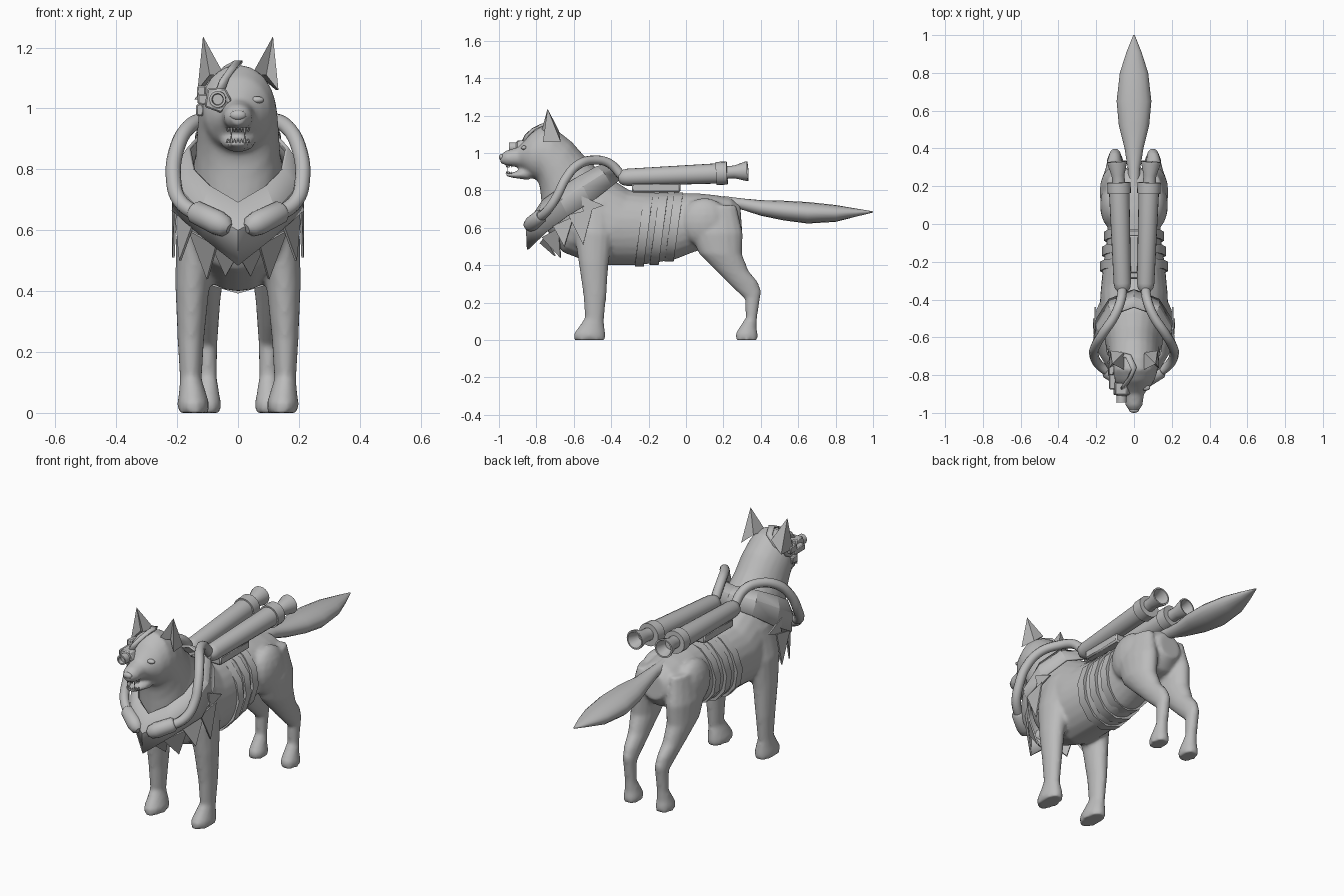
import bpy, bmesh, math
from mathutils import Vector

if "Cube" in bpy.data.objects:
    bpy.data.objects.remove(bpy.data.objects["Cube"])

GREY = bpy.data.materials.new("plain grey")
GREY.diffuse_color = (0.5, 0.5, 0.5, 1)
GREY.use_nodes = True
GREY.node_tree.nodes["Principled BSDF"].inputs["Base Color"].default_value = GREY.diffuse_color


def finish(name, bm, angle=40, bevel=0, thick=0):
    bmesh.ops.recalc_face_normals(bm, faces=bm.faces)
    me = bpy.data.meshes.new(name)
    bm.to_mesh(me)
    bm.free()
    ob = bpy.data.objects.new(name, me)
    bpy.context.collection.objects.link(ob)
    me.materials.append(GREY)
    if thick:
        m = ob.modifiers.new("thickness", "SOLIDIFY")
        m.thickness, m.offset = thick, 0
    if bevel:
        m = ob.modifiers.new("bevel", "BEVEL")
        m.width, m.segments = bevel, 1
    bpy.ops.object.select_all(action="DESELECT")
    ob.select_set(True)
    bpy.context.view_layer.objects.active = ob
    if angle:
        bpy.ops.object.shade_smooth_by_angle(angle=math.radians(angle))
    return ob


def skin(bm, rings, caps=True):
    """Bridge rings of points, optionally closing both ends."""
    vs = [[bm.verts.new(p) for p in r] for r in rings]
    n = len(vs[0])
    for a, b in zip(vs, vs[1:]):
        for i in range(n):
            bm.faces.new((a[i], a[(i + 1) % n], b[(i + 1) % n], b[i]))
    if caps:
        bm.faces.new(vs[0])
        bm.faces.new(vs[-1])


def loft(bm, sections, side=1, n=16):
    """Ellipses spanning (y1,z1)-(y2,z2) with half width w, at x = cx."""
    rings = []
    for y1, z1, y2, z2, w, *cx in sections:
        c = cx[0] if cx else 0
        ring = []
        for i in range(n):
            a = math.tau * i / n
            k = (1 + math.cos(a)) / 2
            ring.append((side * (c + w * math.sin(a)), y2 + (y1 - y2) * k, z2 + (z1 - z2) * k))
        rings.append(ring)
    skin(bm, rings)


def lathe(bm, start, end, profile, n=16):
    """Rings of (distance fraction, radius) along an axis."""
    s, e = Vector(start), Vector(end)
    d = (e - s).normalized()
    u = d.cross(Vector((0, 0, 1)) if abs(d.z) < .9 else Vector((0, 1, 0))).normalized()
    v = d.cross(u)
    skin(bm, [[s.lerp(e, t) + r * (u * math.cos(math.tau * i / n) + v * math.sin(math.tau * i / n))
               for i in range(n)] for t, r in profile])


def ball(bm, c, s):
    r = bmesh.ops.create_uvsphere(bm, u_segments=16, v_segments=10, radius=1)
    for v in r["verts"]:
        v.co = Vector(c) + Vector((v.co.x * s[0], v.co.y * s[1], v.co.z * s[2]))


def box(bm, c, s):
    for v in bmesh.ops.create_cube(bm, size=1)["verts"]:
        v.co = Vector(c) + Vector((v.co.x * s[0], v.co.y * s[1], v.co.z * s[2]))


# Body: head, neck, torso, legs and jaw fused into one smooth skin
bm = bmesh.new()
loft(bm, [(-.997, .985, -.99, .945, .022), (-.965, 1.012, -.955, .93, .045), (-.90, 1.03, -.89, .925, .055),
          (-.865, 1.065, -.86, .90, .085), (-.83, 1.105, -.83, .87, .108), (-.77, 1.145, -.79, .85, .124),
          (-.70, 1.13, -.78, .81, .13), (-.61, 1.06, -.775, .76, .135), (-.54, .98, -.77, .68, .14),
          (-.46, .90, -.74, .58, .16), (-.38, .85, -.66, .47, .175), (-.30, .80, -.48, .40, .18),
          (-.20, .79, -.25, .40, .165), (-.06, .785, -.06, .43, .14), (.06, .785, .04, .47, .14),
          (.16, .775, .14, .50, .14), (.24, .76, .24, .52, .12), (.29, .72, .30, .58, .07)], n=24)
loft(bm, [(-.968, .893, -.96, .875, .024), (-.92, .898, -.92, .866, .038), (-.84, .93, -.84, .855, .06)])
for s in (1, -1):
    loft(bm, [(-.60, .74, -.38, .74, .05, .115), (-.60, .58, -.39, .56, .07, .135),
              (-.575, .42, -.415, .40, .056, .15), (-.55, .25, -.425, .24, .044, .155),
              (-.54, .12, -.44, .10, .036, .155), (-.57, .075, -.435, .065, .044, .15),
              (-.60, .035, -.43, .03, .052, .147), (-.60, 0, -.43, 0, .05, .147)], s)
    loft(bm, [(.03, .72, .27, .72, .05, .10), (.02, .57, .305, .57, .072, .11), (.07, .46, .30, .46, .066, .113),
              (.17, .36, .335, .37, .05, .108), (.25, .28, .385, .31, .04, .103), (.315, .22, .402, .26, .033, .1),
              (.32, .12, .38, .12, .031, .1), (.29, .075, .378, .06, .038, .1),
              (.265, .035, .385, .03, .045, .1), (.265, 0, .385, 0, .044, .1)], s)
    ball(bm, (s * .11, .10, .63), (.07, .13, .13))
body = finish("body", bm, 0)
m = body.modifiers.new("fuse", "REMESH")
m.mode, m.voxel_size, m.use_smooth_shade = "VOXEL", .011, True
m = body.modifiers.new("soften", "SMOOTH")
m.factor, m.iterations = .5, 4

# Bushy tail
bm = bmesh.new()
loft(bm, [(.20, .77, .22, .68, .03), (.30, .757, .29, .70, .033), (.40, .748, .40, .665, .05),
          (.52, .745, .52, .64, .08), (.65, .738, .65, .623, .092), (.80, .722, .80, .632, .075),
          (.91, .703, .91, .66, .04), (1.0, .688, 1.0, .682, .004)])
finish("tail", bm, 60)

# Ears: pointed shells with a sunken front
bm = bmesh.new()
for s in (1, -1):
    pts = [(.045, -.775, 1.11), (.133, -.765, 1.06), (.125, -.67, 1.06), (.055, -.68, 1.12)]
    vs = [bm.verts.new((s * x, y, z)) for x, y, z in pts]
    tip = bm.verts.new((s * .115, -.74, 1.237))
    dent = bm.verts.new((s * .093, -.735, 1.11))
    for i in (1, 2, 3):
        bm.faces.new((vs[i], vs[(i + 1) % 4], tip))
    bm.faces.new((vs[0], dent, tip))
    bm.faces.new((dent, vs[1], tip))
    bm.faces.new((vs[0], vs[3], vs[2], vs[1], dent))
finish("ears", bm, 30)

# Nose, eye and teeth
bm = bmesh.new()
ball(bm, (0, -.985, .978), (.027, .015, .017))
finish("nose", bm)
bm = bmesh.new()
ball(bm, (.062, -.866, 1.028), (.024, .016, .012))
finish("eye", bm)
bm = bmesh.new()
for i in range(-4, 5):
    a = i * .33
    x, y = .036 * math.sin(a), -.925 - .035 * math.cos(a)
    h = .028 if abs(i) == 2 else .014
    for z, d in ((.937, -1), (.887, 1)):
        lathe(bm, (x, y, z), (x, y, z + d * h), [(0, .006), (1, .0008)], 6)
finish("teeth", bm)

# Shawl: pointed wrap round the neck
upper = [(0, -.80, .69), (.09, -.765, .745), (.145, -.69, .80), (.16, -.58, .87), (.11, -.48, .925), (0, -.44, .935)]
middle = [(0, -.85, .60), (.12, -.785, .665), (.19, -.67, .745), (.195, -.55, .82), (.13, -.44, .89), (0, -.39, .91)]
lower = [(0, -.845, .485), (.11, -.75, .575), (.212, -.63, .665), (.20, -.51, .735), (.13, -.40, .82), (0, -.35, .86)]
bm = bmesh.new()
skin(bm, [r + [(-x, y, z) for x, y, z in r[-2:0:-1]] for r in (upper, middle, lower)], False)
finish("shawl", bm, 25, thick=.012)

# Torn cloth points below the shawl
bm = bmesh.new()
shards = [((.205, -.63, .67), (.213, -.50, .70), (.212, -.55, .51)), ((.15, -.71, .61), (.205, -.60, .66), (.19, -.65, .50)),
          ((.07, -.77, .55), (.16, -.68, .60), (.10, -.67, .44)), ((0, -.78, .52), (.09, -.75, .56), (.04, -.70, .45)),
          ((.205, -.56, .77), (.205, -.55, .68), (.205, -.44, .72))]
for s in (1, -1):
    for t in shards:
        bm.faces.new([bm.verts.new((s * x, y, z)) for x, y, z in t])
finish("torn_cloth", bm, 0, thick=.008)

# Straps round the torso
for k, (y, w, top, bot) in enumerate([(-.225, .181, .79, .392), (-.145, .170, .79, .402), (-.065, .158, .79, .420)]):
    bm = bmesh.new()
    rings = []
    for dy, o in ((-.024, -.02), (-.024, 0), (.024, 0), (.024, -.02)):
        rings.append([((w + o) * math.sin(math.tau * i / 12),
                       y + dy + .05 * math.cos(math.tau * i / 12) * .5,
                       (top + bot) / 2 + ((top - bot) / 2 + o) * math.cos(math.tau * i / 12)) for i in range(12)])
    skin(bm, rings + rings[:1], False)
    bmesh.ops.remove_doubles(bm, verts=bm.verts, dist=.0001)
    finish(f"strap_{k + 1}", bm, 35)

# Saddle plate, tanks, nozzles
bm = bmesh.new()
box(bm, (0, -.16, .815), (.19, .26, .05))
box(bm, (0, -.16, .845), (.10, .20, .04))
finish("saddle", bm, 30, bevel=.008)
bm = bmesh.new()
for s in (1, -1):
    lathe(bm, (s * .06, -.36, .868), (s * .08, .22, .893),
          [(0, .024), (.03, .04), (.08, .046), (.9, .054), (.9, .062), (1, .062)], 20)
finish("tanks", bm)
bm = bmesh.new()
for s in (1, -1):
    lathe(bm, (s * .08, .20, .895), (s * .09, .33, .903),
          [(0, .034), (.45, .034), (.92, .052), (1, .052), (1, .044), (.5, .026)], 20)
finish("nozzles", bm)

# Hoses looping from the tanks to the chest
path = [(.06, -.34, .875), (.072, -.41, .945), (.105, -.49, .962), (.165, -.58, .935), (.203, -.645, .86),
        (.212, -.69, .77), (.19, -.74, .695), (.12, -.795, .645)]
for s, side in ((1, "left"), (-1, "right")):
    cu = bpy.data.curves.new(side + "_hose", "CURVE")
    cu.dimensions, cu.bevel_depth, cu.bevel_resolution, cu.resolution_u = "3D", .025, 3, 6
    cu.use_fill_caps = True
    sp = cu.splines.new("BEZIER")
    sp.bezier_points.add(len(path) - 1)
    for p, (x, y, z) in zip(sp.bezier_points, path):
        p.co = (s * x, y, z)
        p.handle_left_type = p.handle_right_type = "AUTO"
    cu.materials.append(GREY)
    bpy.context.collection.objects.link(bpy.data.objects.new(side + "_hose", cu))
bm = bmesh.new()
for s in (1, -1):
    lathe(bm, (s * .15, -.775, .665), (s * .028, -.845, .605),
          [(0, .027), (.08, .038), (.68, .041), (.9, .034), (1, .016)])
finish("hose_ends", bm)

# Eyepiece: five-sided plate, lens barrel, side boxes
bm = bmesh.new()
plate = [(-.11, 1.005), (-.055, .985), (-.02, 1.025), (-.04, 1.065), (-.10, 1.068)]
skin(bm, [[(x, y, z) for x, z in plate] for y in (-.905, -.84)])
box(bm, (-.115, -.83, 1.03), (.035, .09, .035))
box(bm, (-.12, -.77, 1.055), (.03, .06, .04))
box(bm, (-.125, -.78, .995), (.025, .05, .04))
finish("eyepiece", bm, 30, bevel=.005)
bm = bmesh.new()
lathe(bm, (-.065, -.88, 1.03), (-.067, -.945, 1.03), [(0, .032), (.4, .032), (.45, .027), (1, .027), (1, .019), (.7, .017)], 20)
finish("lens", bm)

# Head band from the eyepiece over the crown
bm = bmesh.new()
rows = []
for x, y, z in [(-.06, -.872, 1.055), (-.045, -.85, 1.095), (-.022, -.815, 1.128), (.0, -.765, 1.152),
                (-.03, -.70, 1.135), (-.08, -.69, 1.09), (-.128, -.73, 1.03)]:
    rows.append([bm.verts.new((x + d, y + d * .5, z)) for d in (-.014, .014)])
for a, b in zip(rows, rows[1:]):
    bm.faces.new((a[0], a[1], b[1], b[0]))
finish("head_band", bm, 40, thick=.01)
